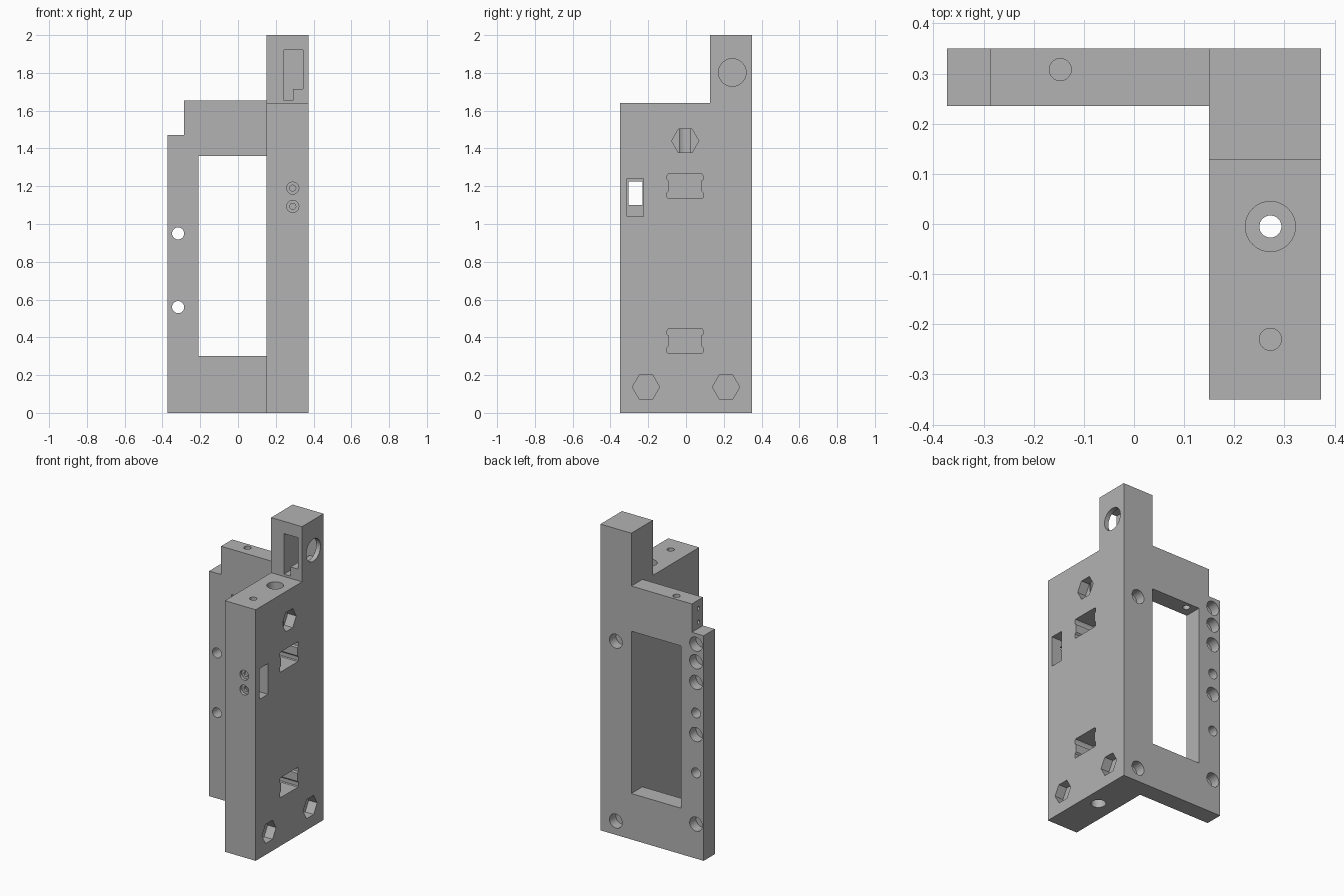
import bpy
import math
from mathutils import Matrix

if "Cube" in bpy.data.objects:
    bpy.data.objects.remove(bpy.data.objects["Cube"], do_unlink=True)

grey = bpy.data.materials.new("plain grey")
grey.use_nodes = True
colour = (0.45, 0.45, 0.45, 1)
grey.diffuse_color = colour
grey.node_tree.nodes["Principled BSDF"].inputs["Base Color"].default_value = colour

# Axis frames: profile (u, v) and extrusion direction
FRAMES = {
    "x": lambda u, v, w: (w, u, v),
    "y": lambda u, v, w: (u, w, v),
    "z": lambda u, v, w: (u, v, w),
}


def prism(name, axis, profile, lo, hi):
    """Extrude a closed profile along an axis."""
    place = FRAMES[axis]
    n = len(profile)
    verts = [place(u, v, w) for w in (lo, hi) for u, v in profile]
    faces = [tuple(range(n))[::-1], tuple(range(n, 2 * n))]
    faces += [(i, (i + 1) % n, n + (i + 1) % n, n + i) for i in range(n)]
    mesh = bpy.data.meshes.new(name)
    mesh.from_pydata(verts, [], faces)
    area = sum(a[0] * b[1] - b[0] * a[1] for a, b in zip(profile, profile[1:] + profile[:1]))
    if (area < 0) != (axis == "y"):
        mesh.flip_normals()
    mesh.materials.append(grey)
    obj = bpy.data.objects.new(name, mesh)
    bpy.context.collection.objects.link(obj)
    return obj


def rect(u0, u1, v0, v1):
    return [(u0, v0), (u1, v0), (u1, v1), (u0, v1)]


def ring(u, v, r, n=32):
    return [(u + r * math.cos(2 * math.pi * i / n), v + r * math.sin(2 * math.pi * i / n))
            for i in range(n)]


def combine(tool, operation="DIFFERENCE"):
    """Apply a tool to the bracket and throw the tool away."""
    tool.hide_render = True
    mod = bracket.modifiers.new("shape", "BOOLEAN")
    mod.operation, mod.solver, mod.object = operation, "EXACT", tool
    bpy.context.view_layer.objects.active = bracket
    bpy.ops.object.modifier_apply(modifier=mod.name)
    bpy.data.objects.remove(tool, do_unlink=True)


def cut(axis, profile, lo, hi):
    combine(prism("cutter", axis, profile, lo, hi))


X, Y, TOP = 0.373, 0.35, 1.64
INNER, BACK = 0.15, 0.235

# Side block with its tower
bracket = prism("bracket", "x", [(-Y, 0), (Y, 0), (Y, 2), (0.128, 2), (0.128, TOP), (-Y, TOP)],
                INNER, X)

# Rear frame with a stepped corner and a window
frame = [(-X, 0), (0.2, 0), (0.2, 1.655), (-0.287, 1.655), (-0.287, 1.47), (-X, 1.47)]
combine(prism("rear_frame", "y", frame, BACK, Y), "UNION")
cut("y", rect(-0.21, INNER, 0.3, 1.36), 0.2, 0.4)

# Long vertical bore, wider at both ends
axis_x, axis_y = 0.272, -0.005
cut("z", ring(axis_x, axis_y, 0.022), -0.1, 1.7)
cut("z", ring(axis_x, axis_y, 0.05), 1.32, 1.7)
cut("z", ring(axis_x, axis_y, 0.045), -0.1, 0.08)

# Small holes in the top faces
cut("z", ring(axis_x, -0.23, 0.022), 1.45, 1.7)
cut("z", ring(-0.147, 0.308, 0.022), 1.3, 1.7)

# Hexagonal nut pockets in the outer side
for y, z in ((-0.212, 0.137), (0.212, 0.137), (-0.004, 1.44)):
    cut("x", ring(y, z, 0.072, 6), 0.312, 0.5)

# Notched rectangular pockets in the outer side
for z, flip in ((1.2, 1), (0.38, -1)):
    half = [(0.09, 0.065), (0.095, 0.055), (0.095, 0.035), (0.085, 0.028),
            (0.085, -0.025), (0.095, -0.035), (0.095, -0.06), (0.09, -0.065)]
    outline = half + [(-u, v) for u, v in reversed(half)]
    cut("x", [(u - 0.005, z + v) for u, v in outline], 0.235, 0.5)

# Switch recess and its opening through the block
cut("x", rect(-0.313, -0.224, 1.04, 1.24), 0.25, 0.5)
cut("x", rect(-0.304, -0.229, 1.1, 1.225), 0.1, 0.5)

# Stepped holes leading to the recess from the front
for z in (1.19, 1.093):
    cut("y", ring(0.29, z, 0.032), -0.4, -0.33)
    cut("y", ring(0.29, z, 0.016), -0.4, -0.29)

# Tower slot and round side opening
slot = [(0.243, 1.655), (0.29, 1.655), (0.29, 1.715), (0.343, 1.715), (0.343, 1.92), (0.243, 1.92)]
cut("y", slot, 0.1, 0.325)
cut("x", ring(0.245, 1.802, 0.073), 0.3, 0.5)

# Blind holes in the back face
for x, z in [(-0.317, z) for z in (0.225, 0.81, 1.15, 1.285, 1.4)] + [(0.262, 0.09), (0.262, 1.265)]:
    cut("y", ring(x, z, 0.046), 0.285, 0.4)

# Through holes in the narrow edge
for z in (0.56, 0.95):
    cut("y", ring(-0.317, z, 0.032), 0.2, 0.4)

# Tiny holes in the stepped corner
for z in (1.51, 1.6):
    cut("x", ring(0.28, z, 0.012, 16), -0.3, -0.22)

# Smooth the round walls, keep the edges crisp
bpy.ops.object.select_all(action="DESELECT")
bracket.select_set(True)
bpy.context.view_layer.objects.active = bracket
bpy.ops.object.shade_smooth_by_angle(angle=math.radians(25))
